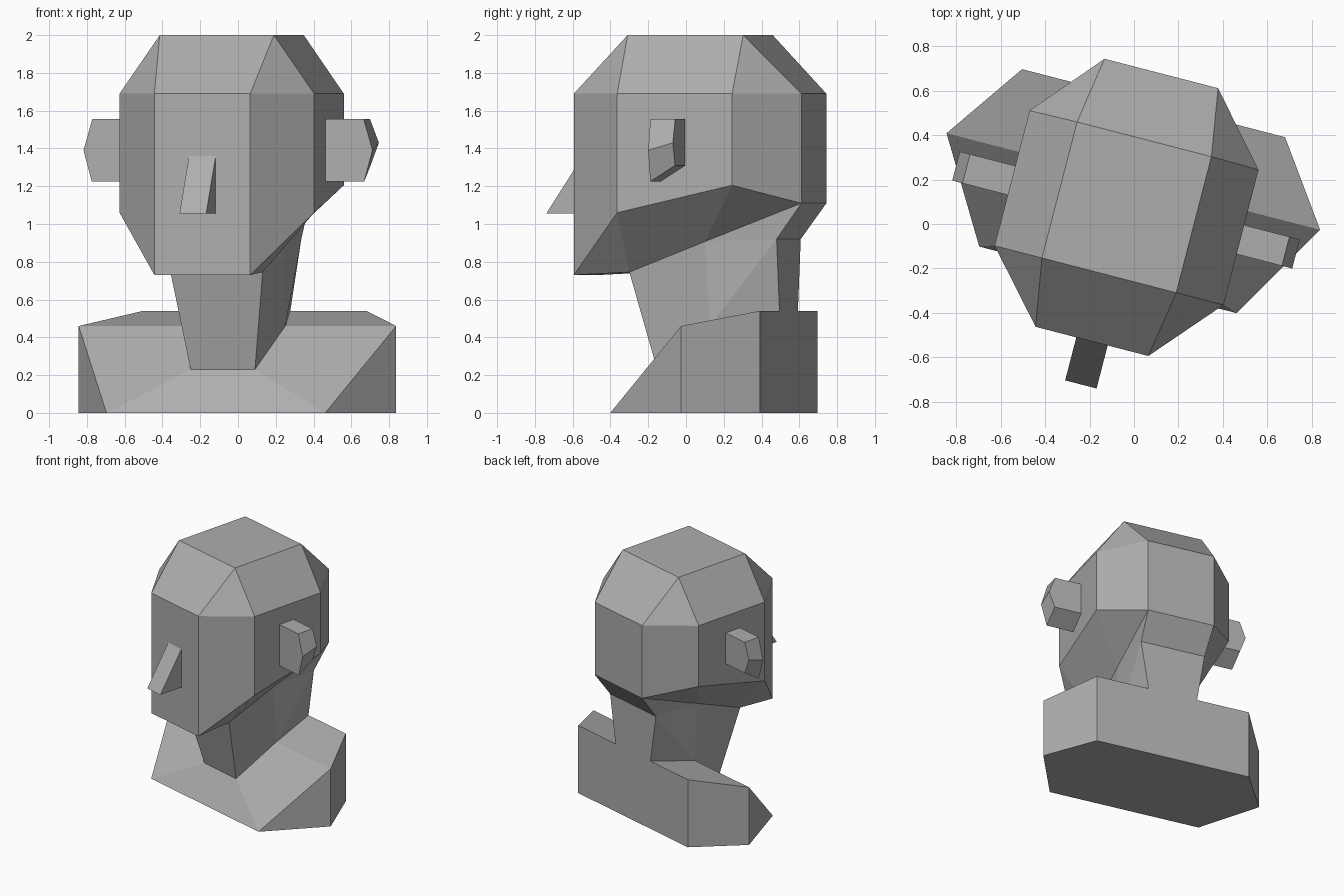
import bpy
import bmesh
from math import radians

if "Cube" in bpy.data.objects:
    bpy.data.objects.remove(bpy.data.objects["Cube"], do_unlink=True)

clay = bpy.data.materials.new("clay grey")
clay.use_nodes = True
GREY = (0.42, 0.42, 0.42, 1)
clay.diffuse_color = GREY
clay.node_tree.nodes["Principled BSDF"].inputs["Base Color"].default_value = GREY


def symmetric_part(name, points, strip, sides, sign=0):
    """Build a closed mesh from landmarks on the left half.
    strip: landmarks whose neighbours are bridged across the middle.
    sides: faces made on the left and mirrored to the right.
    sign: keep only one side (1 left, -1 right), or 0 for both."""
    bm = bmesh.new()
    signs = (sign,) if sign else (1, -1)
    vert = {(k, s): bm.verts.new((s * x, y, z))
            for k, (x, y, z) in points.items() for s in signs}
    for a, b in zip(strip, strip[1:] + strip[:1]):
        bm.faces.new((vert[a, 1], vert[b, 1], vert[b, -1], vert[a, -1]))
    for face in sides:
        for s in signs:
            bm.faces.new([vert[k, s] for k in face.split()])
    bmesh.ops.recalc_face_normals(bm, faces=bm.faces[:])
    mesh = bpy.data.meshes.new(name)
    bm.to_mesh(mesh)
    bm.free()
    mesh.materials.append(clay)
    obj = bpy.data.objects.new(name, mesh)
    bpy.context.collection.objects.link(obj)
    # The whole bust is turned a little on its base
    obj.location = (-0.033, 0.075, 0)
    obj.rotation_euler.z = radians(-14.5)
    return obj


# Head, neck and shoulders in one closed skin
bust = dict(
    crown_front=(0.312, -0.316, 2), crown_back=(0.312, 0.316, 2),
    brow=(0.262, -0.623, 1.69), temple=(0.532, -0.316, 1.69),
    side=(0.532, 0.312, 1.69), back=(0.264, 0.622, 1.69),
    chin=(0.262, -0.623, 0.73), jaw=(0.532, -0.316, 1.06),
    jaw_back=(0.532, 0.312, 1.205), nape=(0.264, 0.622, 1.11),
    throat=(0.252, -0.322, 0.745), neck_top=(0.26, 0.093, 0.907),
    neck_back=(0.255, 0.484, 0.92),
    collar=(0.176, -0.19, 0.23), neck_base=(0.262, 0.12, 0.46),
    collar_back=(0.195, 0.484, 0.54),
    shoulder=(0.868, 0.12, 0.46), shoulder_back=(0.611, 0.484, 0.54),
    base_front=(0.598, -0.337, 0), base_side=(0.868, 0.12, 0),
    base_back=(0.611, 0.484, 0))
symmetric_part("bust", bust,
    ["crown_back", "crown_front", "brow", "chin", "throat", "collar",
     "base_front", "base_back", "collar_back", "neck_back", "nape", "back"],
    ["crown_front crown_back side temple", "crown_front brow temple",
     "crown_back back side", "brow temple jaw chin",
     "temple side jaw_back jaw", "side back nape jaw_back",
     "chin jaw throat", "jaw jaw_back neck_top throat",
     "jaw_back nape neck_top", "throat neck_top neck_base collar",
     "neck_top neck_back neck_base", "neck_base neck_back collar_back",
     "neck_top nape neck_back", "collar base_front shoulder neck_base",
     "neck_base shoulder shoulder_back collar_back",
     "base_front base_side shoulder",
     "base_side base_back shoulder_back shoulder",
     "base_front base_side base_back",
     "base_back shoulder_back collar_back"])

# Nose: a wedge on the face
nose = dict(bridge=(0.073, -0.623, 1.36), tip=(0.073, -0.823, 1.055),
            root=(0.073, -0.615, 1.055))
symmetric_part("nose", nose, ["bridge", "tip", "root"], ["bridge tip root"])

# Ears: blocks with a ridged outer end
ear = {}
for end, y, low, mid in (("f", -0.08, 1.225, 1.39), ("b", 0.055, 1.31, 1.43)):
    ear["in_low_" + end] = (0.52, y, low)
    ear["in_top_" + end] = (0.52, y, 1.555)
    ear["out_top_" + end] = (0.742, y, 1.555)
    ear["ridge_" + end] = (0.79, y, mid)
    ear["out_low_" + end] = (0.745, y, low)
ring = ["in_low_", "in_top_", "out_top_", "ridge_", "out_low_"]
ear_faces = [" ".join(k + end for k in ring) for end in "fb"]
ear_faces += [f"{a}f {b}f {b}b {a}b" for a, b in zip(ring, ring[1:] + ring[:1])]
symmetric_part("left_ear", ear, [], ear_faces, 1)
symmetric_part("right_ear", ear, [], ear_faces, -1)
